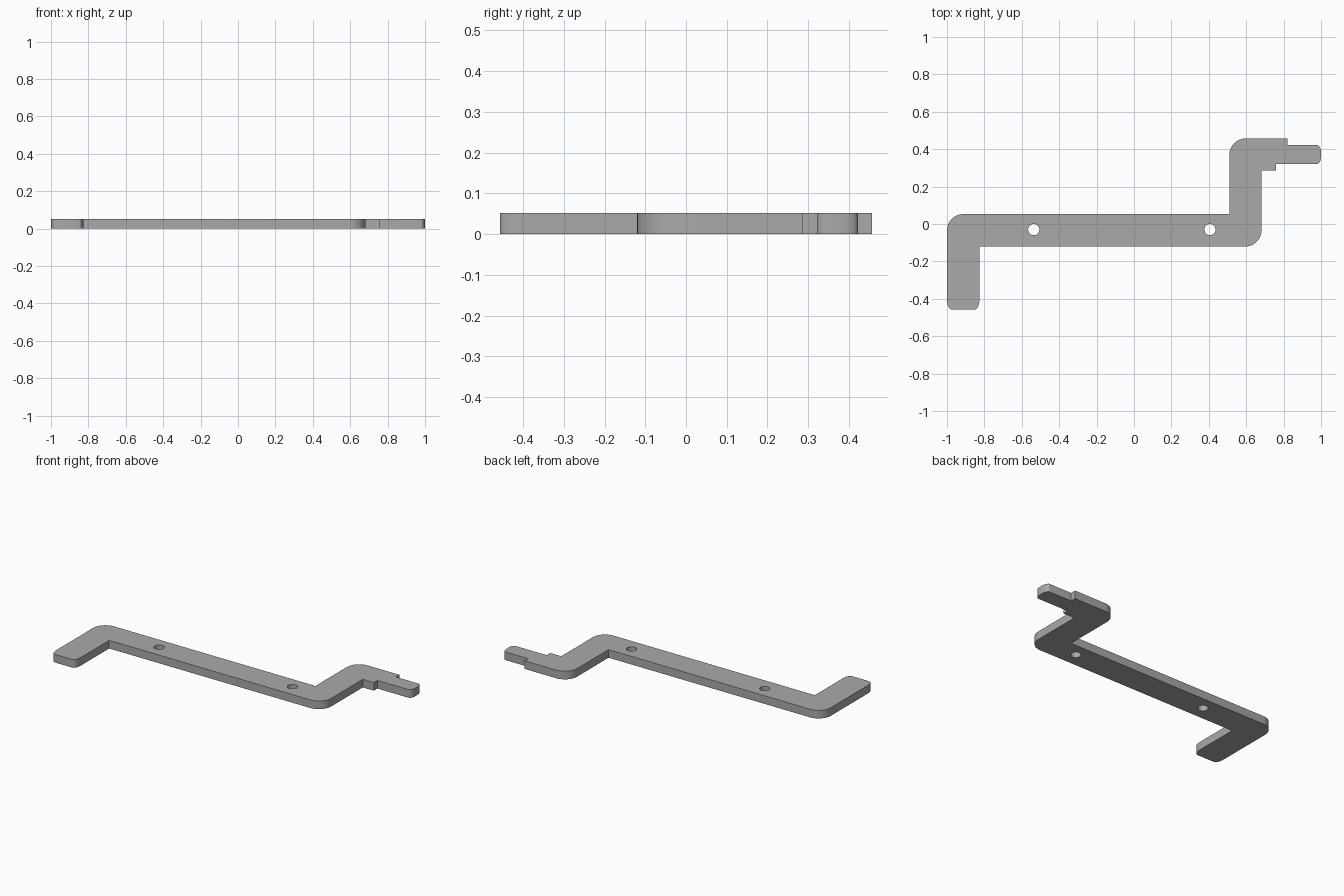
import bpy
import bmesh
from math import sin, cos, pi

cube = bpy.data.objects.get("Cube")
if cube:
    bpy.data.objects.remove(cube)

THICK = 0.052
R = 0.087  # radius of the outer bends

steel = bpy.data.materials.new("plain_grey")
steel.use_nodes = True
steel.diffuse_color = (0.4, 0.4, 0.4, 1)
steel.node_tree.nodes["Principled BSDF"].inputs["Base Color"].default_value = (0.4, 0.4, 0.4, 1)


def rounded(corner, before, after, rx, ry, steps=10):
    """Quarter ellipse that replaces a corner between two axis-aligned edges."""
    sx = 1 if before[0] + after[0] > 2 * corner[0] else -1
    sy = 1 if before[1] + after[1] > 2 * corner[1] else -1
    cx, cy = corner[0] + sx * rx, corner[1] + sy * ry
    arc = [(cx - sx * rx * cos(i / steps * pi / 2),
            cy - sy * ry * sin(i / steps * pi / 2)) for i in range(steps + 1)]
    vertical_first = before[0] == corner[0]
    return arc if vertical_first else arc[::-1]


# Outline, counter-clockwise: x, y, corner radii in x and y
outline = [
    (-1, -0.457, 0.025, 0.055), (-0.826, -0.457, 0.025, 0.055),   # lower arm end
    (-0.826, -0.12, 0, 0), (0.682, -0.12, R, R),                  # long bar, front
    (0.682, 0.285, 0, 0), (0.76, 0.285, 0, 0), (0.76, 0.321, 0, 0),
    (1, 0.321, 0.022, 0.04), (1, 0.422, 0.022, 0.04),             # narrow tip
    (0.82, 0.422, 0, 0), (0.82, 0.457, 0, 0),
    (0.51, 0.457, R, R), (0.51, 0.053, 0, 0), (-1, 0.053, R, R),  # back edge
]
points = []
for i, (x, y, rx, ry) in enumerate(outline):
    if rx:
        points += rounded((x, y), outline[i - 1], outline[(i + 1) % len(outline)], rx, ry)
    else:
        points.append((x, y))

# Cranked plate
bm = bmesh.new()
base = bm.faces.new([bm.verts.new((x, y, 0)) for x, y in points])
top = bmesh.ops.extrude_face_region(bm, geom=[base])["geom"]
bmesh.ops.translate(bm, vec=(0, 0, THICK),
                    verts=[v for v in top if isinstance(v, bmesh.types.BMVert)])
bmesh.ops.recalc_face_normals(bm, faces=bm.faces)
mesh = bpy.data.meshes.new("cranked_plate")
bm.to_mesh(mesh)
bm.free()
mesh.materials.append(steel)
plate = bpy.data.objects.new("cranked_plate", mesh)
bpy.context.collection.objects.link(plate)

# Two screw holes through the long bar
for x in (-0.536, 0.406):
    bpy.ops.mesh.primitive_cylinder_add(vertices=32, radius=0.03, depth=0.3,
                                        location=(x, -0.03, THICK / 2))
    cutter = bpy.context.object
    cutter.name = "hole_cutter"
    cutter.hide_render = True
    cutter.data.materials.append(steel)
    bpy.context.view_layer.objects.active = plate
    cut = plate.modifiers.new("screw_hole", "BOOLEAN")
    cut.operation = "DIFFERENCE"
    cut.solver = "EXACT"
    cut.object = cutter
    bpy.ops.object.modifier_apply(modifier=cut.name)
    bpy.data.objects.remove(cutter)

bpy.ops.object.select_all(action="DESELECT")
plate.select_set(True)
bpy.context.view_layer.objects.active = plate
bpy.ops.object.shade_smooth_by_angle(angle=pi / 6)
